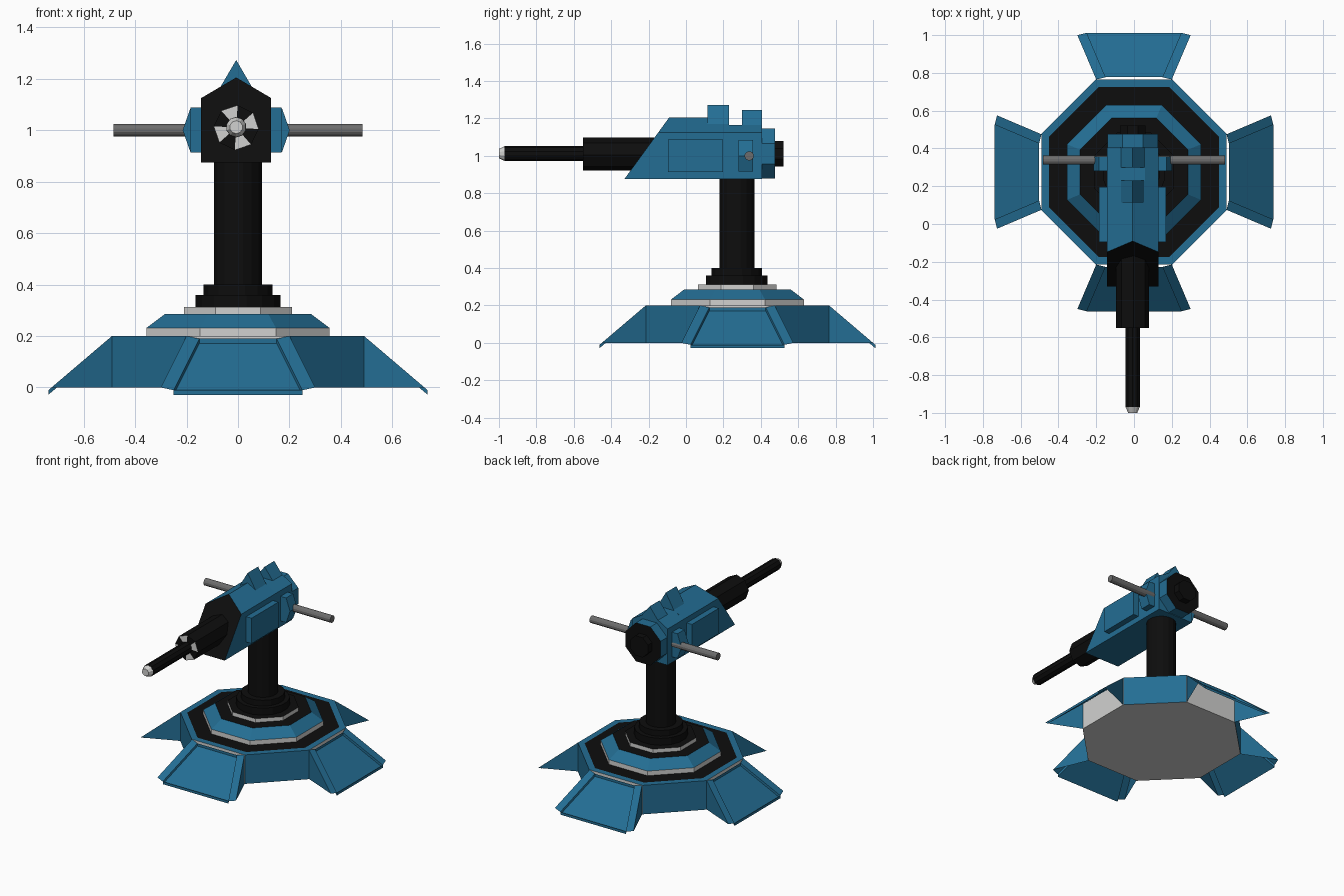
import bpy, bmesh, math
from mathutils import Matrix, Vector

cube = bpy.data.objects.get("Cube")
if cube:
    bpy.data.objects.remove(cube, do_unlink=True)

BASE_Y = 0.275      # centre of the pedestal
GUN_X = -0.007      # the gun sits slightly off centre
GUN_Z = 1.01        # barrel axis height


def material(name, colour):
    m = bpy.data.materials.new(name)
    m.use_nodes = True
    m.diffuse_color = (*colour, 1)
    bsdf = next(n for n in m.node_tree.nodes if n.type == 'BSDF_PRINCIPLED')
    bsdf.inputs["Base Color"].default_value = (*colour, 1)
    return m


MATS = [material("steel blue", (0.017, 0.155, 0.295)),
        material("black", (0.004, 0.004, 0.004)),
        material("off white", (0.64, 0.64, 0.63)),
        material("rod grey", (0.15, 0.15, 0.15))]
BLUE, BLACK, WHITE, GREY = range(4)


def finish(name, bm, fix_normals=True):
    if fix_normals:
        bmesh.ops.recalc_face_normals(bm, faces=bm.faces[:])
    mesh = bpy.data.meshes.new(name)
    bm.to_mesh(mesh)
    bm.free()
    for m in MATS:
        mesh.materials.append(m)
    obj = bpy.data.objects.new(name, mesh)
    bpy.context.collection.objects.link(obj)
    return obj


def loft(name, rings, bands, caps, paint=None):
    """Join rings of 3D points; paint(band, side) may override a band colour."""
    bm = bmesh.new()
    rows = [[bm.verts.new(p) for p in ring] for ring in rings]
    n = len(rows[0])
    for b, (lo, hi) in enumerate(zip(rows, rows[1:])):
        for i in range(n):
            j = (i + 1) % n
            f = bm.faces.new((lo[i], lo[j], hi[j], hi[i]))
            colour = paint(b, i) if paint else None
            f.material_index = bands[b] if colour is None else colour
    bm.faces.new(rows[0][::-1]).material_index = caps[0]
    bm.faces.new(rows[-1]).material_index = caps[1]
    return finish(name, bm)


AXES = {'X': Matrix.Rotation(math.pi / 2, 3, 'Y'),
        'Y': Matrix.Rotation(-math.pi / 2, 3, 'X'),
        'Z': Matrix.Identity(3)}


def turned(name, sides, profile, bands, caps, centre, axis='Z', phase=0.5, paint=None):
    """Faceted turned part; profile holds (flat-to-centre radius, distance along axis)."""
    rings = []
    for r, h in profile:
        big = r / math.cos(math.pi / sides)
        turns = [math.tau * (i + phase) / sides for i in range(sides)]
        rings.append([AXES[axis] @ Vector((big * math.cos(a), big * math.sin(a), h))
                      + Vector(centre) for a in turns])
    return loft(name, rings, bands, caps, paint)


def prism(name, outline, y0, y1, colour, front=None):
    """Extrude an (x, z) outline along y; y0 may be a function of z."""
    start = y0 if callable(y0) else (lambda z: y0)
    rings = [[(x + GUN_X, start(z), z) for x, z in outline],
             [(x + GUN_X, y1, z) for x, z in outline]]
    return loft(name, rings, [colour], [colour if front is None else front, colour])


# Pedestal: stepped octagon, white walls behind the flaps
turned("pedestal", 8,
       [(0.49, 0), (0.49, 0.2), (0.45, 0.2), (0.355, 0.2), (0.355, 0.232),
        (0.285, 0.285), (0.21, 0.285), (0.21, 0.312)],
       [BLUE, BLUE, BLACK, WHITE, BLUE, BLACK, WHITE], [WHITE, BLACK],
       (0, BASE_Y, 0),
       paint=lambda b, i: WHITE if b == 0 and i % 2 else None)

# Four sloped flaps, open underneath, each with a sunken panel
for side, angle in zip(("back", "right", "front", "left"), range(4)):
    bm = bmesh.new()
    tl, tr, br, bl, il, ir = [bm.verts.new(p) for p in (
        (-0.2, 0.49, 0.2), (0.2, 0.49, 0.2), (0.3, 0.725, 0), (-0.3, 0.725, 0),
        (-0.2, 0.49, 0), (0.2, 0.49, 0))]
    slope = bm.faces.new((tl, bl, br, tr))
    bm.faces.new((tl, il, bl))
    bm.faces.new((tr, br, ir))
    bmesh.ops.recalc_face_normals(bm, faces=bm.faces[:])
    if slope.normal.z < 0:
        bmesh.ops.reverse_faces(bm, faces=bm.faces[:])
    bmesh.ops.inset_region(bm, faces=[slope], thickness=0.052)
    panel = bmesh.ops.extrude_discrete_faces(bm, faces=[slope])["faces"][0]
    bmesh.ops.translate(bm, verts=panel.verts[:], vec=(0, 0, -0.018))
    bmesh.ops.transform(bm, verts=bm.verts[:], matrix=Matrix.Translation((0, BASE_Y, 0))
                        @ Matrix.Rotation(angle * math.pi / 2, 4, 'Z'))
    finish(side + "_flap", bm, fix_normals=False)

# Column with two stepped collars
turned("column", 16,
       [(0.165, 0.311), (0.165, 0.36), (0.135, 0.36), (0.135, 0.4), (0.093, 0.4), (0.093, 0.88)],
       [BLACK] * 5, [BLACK, BLACK], (0, 0.272, 0))

# Gun housing: gabled block with a raked black front, flat-topped at the rear
rake = lambda z: -0.33 + (z - 0.875) * 0.727
gable = [(-0.136, 0.875), (0.136, 0.875), (0.136, 1.125), (0, 1.205), (-0.136, 1.125)]
flat_top = gable[:3] + [(0.066, 1.165), (-0.066, 1.165)] + gable[4:]
prism("housing_front", gable, rake, 0.23, BLUE, front=BLACK)
prism("housing_rear", flat_top, 0.23, 0.405, BLUE)

# Wedge sights on the roof
for name, y0, y1, top in (("front_sight", 0.115, 0.23, 1.273), ("rear_sight", 0.3, 0.405, 1.245)):
    prism(name, [(-0.066, 1.16), (0.066, 1.16), (0, top)], y0, y1, BLUE)

# Side panels, pointed rod mounts and rods
for side, s in (("left", 1), ("right", -1)):
    prism(side + "_panel", [(s * x, z) for x, z in
          ((0.13, 0.913), (0.177, 0.913), (0.177, 1.088), (0.13, 1.088))], -0.095, 0.197, BLUE)
    prism(side + "_rod_mount", [(s * x, z) for x, z in
          ((0.13, 0.915), (0.178, 0.915), (0.208, 1.0), (0.178, 1.085), (0.13, 1.085))],
          0.28, 0.357, BLUE)
    turned(side + "_rod", 12, [(0.024, s * 0.13), (0.024, s * 0.483)], [GREY], [GREY, GREY],
           (0, 0.338, 1.0), 'X')

# Rear collar with black back plate and cap
turned("rear_collar", 8, [(0.133, 0.4), (0.133, 0.477)], [BLUE], [BLUE, BLACK],
       (GUN_X, 0, GUN_Z + 0.002), 'Y')
turned("rear_cap", 8, [(0.068, 0.47), (0.068, 0.522)], [BLACK], [BLACK, BLACK],
       (GUN_X, 0, GUN_Z + 0.002), 'Y')

# Barrel sleeve with four white front wedges, thin barrel and tapered muzzle
turned("barrel_sleeve", 8, [(0.03, -0.55), (0.081, -0.55), (0.081, -0.1)],
       [BLACK, BLACK], [BLACK, BLACK], (GUN_X, 0, GUN_Z), 'Y', phase=0.08,
       paint=lambda b, i: WHITE if b == 0 and i % 2 else None)
turned("barrel", 10, [(0.038, -0.97), (0.038, -0.54)], [BLACK], [BLACK, BLACK],
       (GUN_X, 0, GUN_Z + 0.002), 'Y')
turned("muzzle", 10, [(0.024, -1.0), (0.037, -0.97)], [WHITE], [WHITE, WHITE],
       (GUN_X, 0, GUN_Z + 0.002), 'Y')
